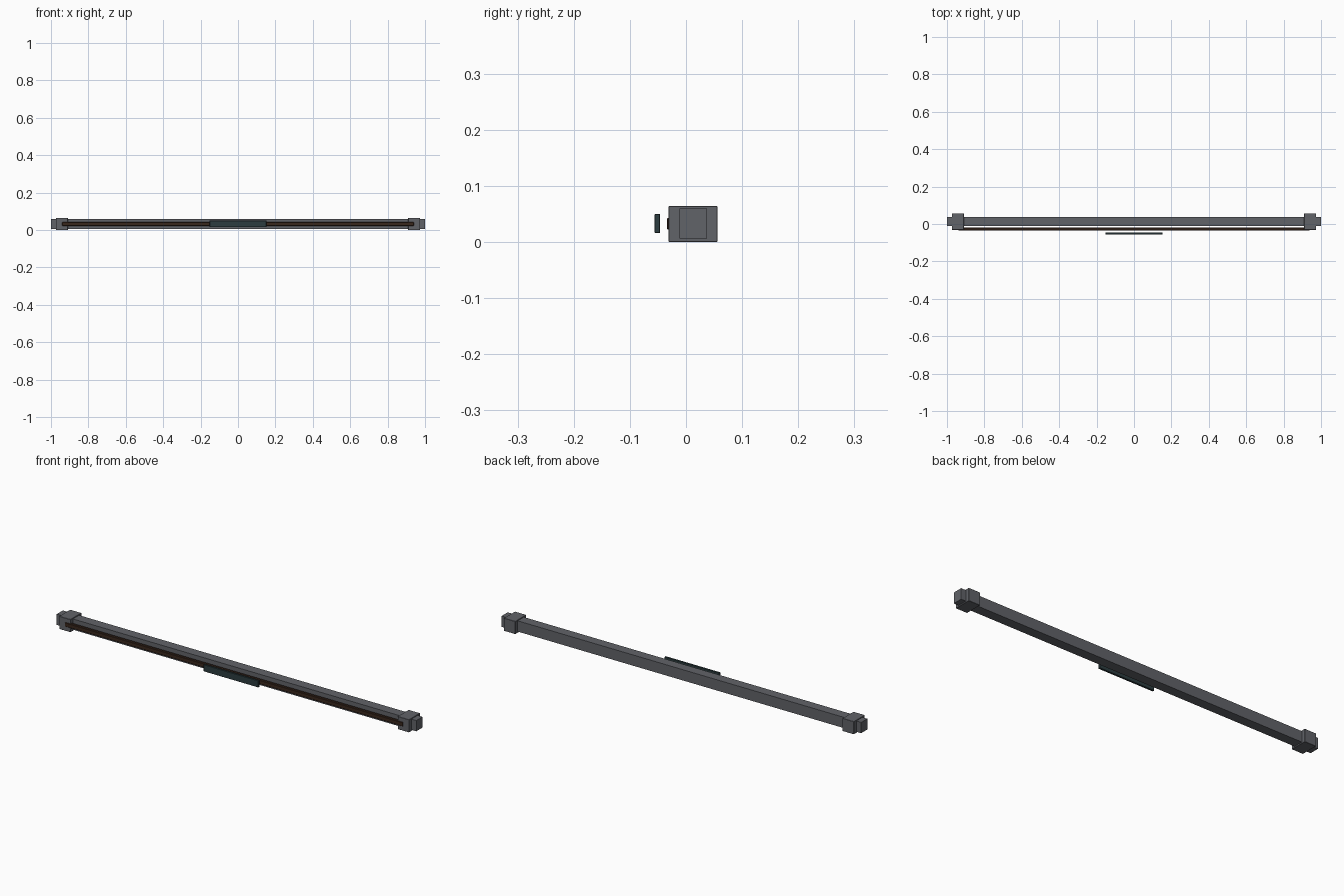
import bpy

if "Cube" in bpy.data.objects:
    bpy.data.objects.remove(bpy.data.objects["Cube"])


def material(name, rgb):
    m = bpy.data.materials.new(name)
    m.diffuse_color = (*rgb, 1)
    m.use_nodes = True
    m.node_tree.nodes["Principled BSDF"].inputs["Base Color"].default_value = m.diffuse_color
    return m


def box(name, x, y, z, mat, bevel=0):
    bpy.ops.mesh.primitive_cube_add(size=1)
    o = bpy.context.object
    o.name = name
    o.location = [(a + b) / 2 for a, b in (x, y, z)]
    o.scale = [b - a for a, b in (x, y, z)]
    bpy.ops.object.transform_apply(location=False, rotation=False, scale=True)
    o.data.materials.append(mat)
    if bevel:
        mod = o.modifiers.new("edge_bevel", 'BEVEL')
        mod.width = bevel
        mod.segments = 1
    return o


grey = material("dark_grey", (0.12, 0.125, 0.14))
brown = material("dark_brown", (0.04, 0.02, 0.012))
teal = material("dark_teal", (0.025, 0.045, 0.05))

# Long beam that runs through both brackets
box("beam", (-1, 1), (-0.012, 0.037), (0.006, 0.06), grey)

# Brackets clamped around the beam ends
for side, s in (("left", -1), ("right", 1)):
    box(side + "_bracket", sorted((s * 0.91, s * 0.973)),
        (-0.031, 0.056), (0, 0.064), grey, 0.001)

# Thin strip held in front of the beam by the brackets
box("front_strip", (-0.94, 0.94), (-0.034, -0.019), (0.022, 0.043), brown, 0.002)

# Small plate standing off the front centre
box("front_plate", (-0.152, 0.152), (-0.056, -0.046), (0.016, 0.05), teal, 0.001)
